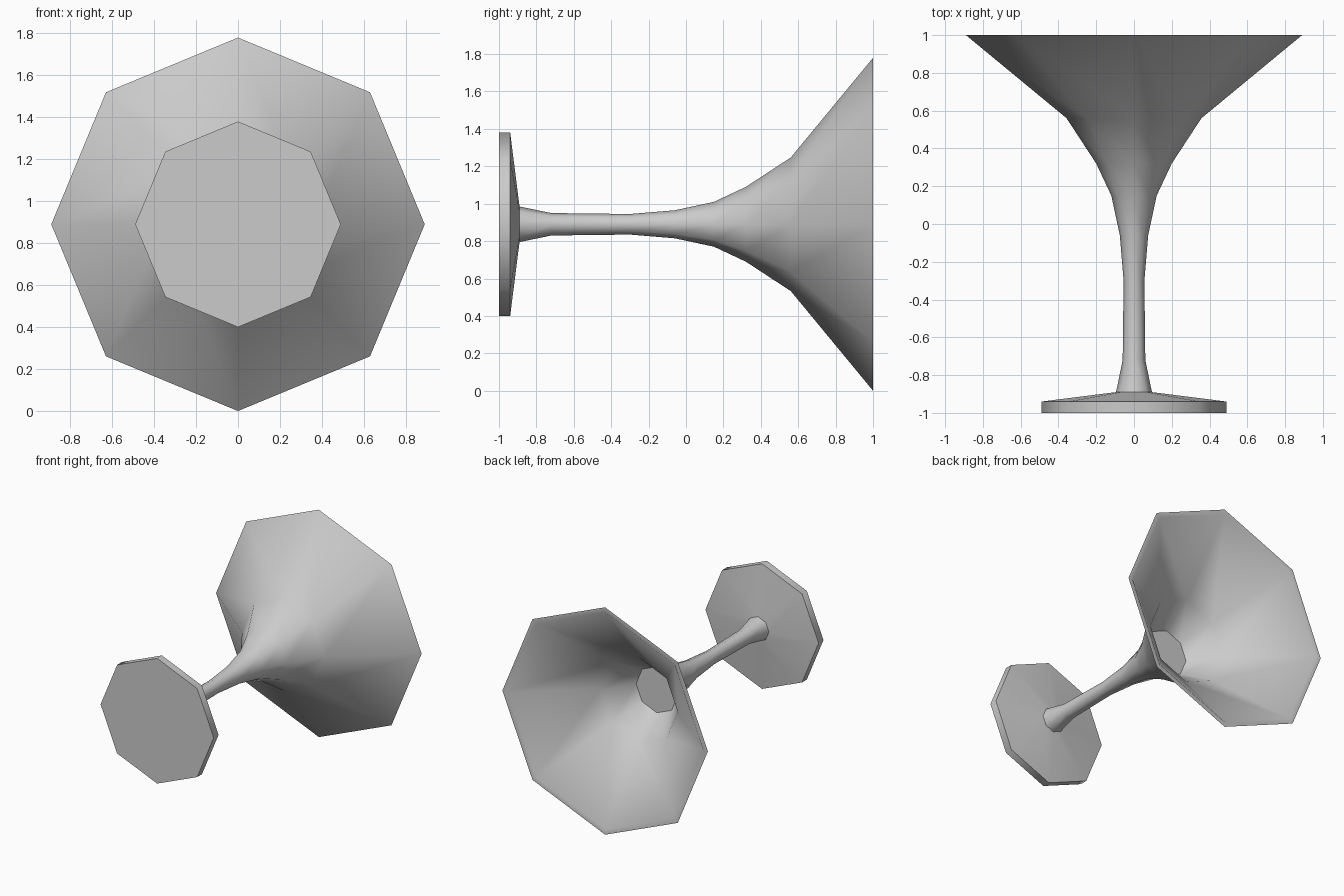
import bpy, bmesh
from math import sin, cos, pi, radians

if "Cube" in bpy.data.objects:
    bpy.data.objects.remove(bpy.data.objects["Cube"])

SIDES = 8
AXIS_Z = 0.89  # height of the goblet's lying axis

# closed profile (y, radius): foot, stem, outer bowl, rim, inner bowl
PROFILE = [
    (-1.0, 0.49), (-0.94, 0.49), (-0.89, 0.095),
    (-0.72, 0.06), (-0.30, 0.055), (-0.06, 0.075),
    (0.15, 0.12), (0.32, 0.20), (0.56, 0.357), (1.0, 0.89),
    (1.0, 0.85), (0.58, 0.335), (0.36, 0.18),
]


def lathe(name, profile):
    bm = bmesh.new()
    rings = [[bm.verts.new((r * cos(2 * pi * i / SIDES), y, AXIS_Z + r * sin(2 * pi * i / SIDES)))
              for i in range(SIDES)] for y, r in profile]
    for a, b in zip(rings, rings[1:]):
        for i in range(SIDES):
            j = (i + 1) % SIDES
            bm.faces.new((a[i], a[j], b[j], b[i]))
    # flat underside of the foot and flat floor of the bowl
    bm.faces.new(rings[0])
    bm.faces.new(rings[-1])
    bmesh.ops.recalc_face_normals(bm, faces=bm.faces)
    mesh = bpy.data.meshes.new(name)
    bm.to_mesh(mesh)
    bm.free()
    obj = bpy.data.objects.new(name, mesh)
    bpy.context.collection.objects.link(obj)
    bpy.context.view_layer.objects.active = obj
    obj.select_set(True)
    bpy.ops.object.shade_smooth_by_angle(angle=radians(50))
    return obj


lathe("goblet", PROFILE)
